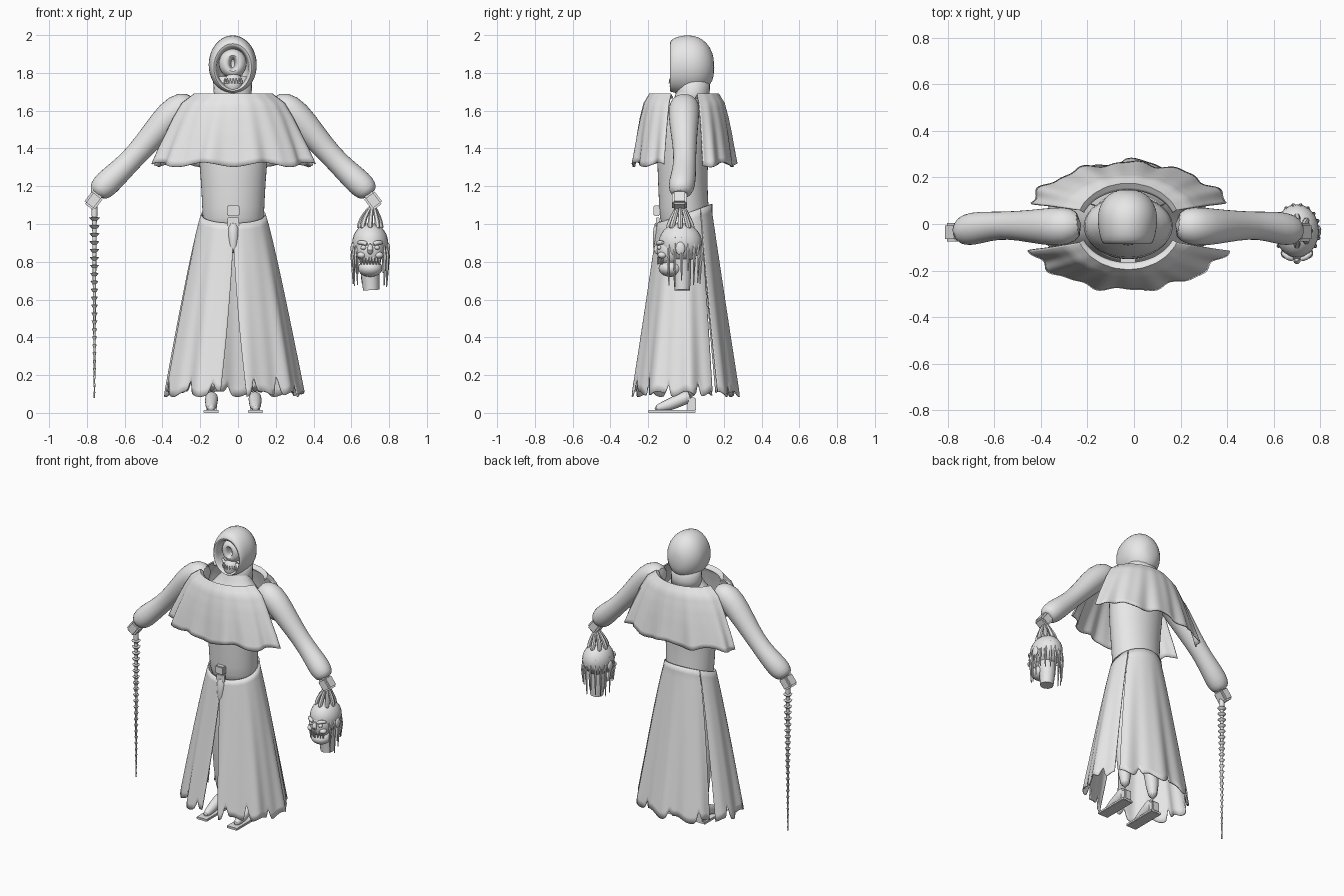
import bpy, bmesh, math, random
from mathutils import Vector, Matrix

random.seed(4)
CX = -0.025  # body centre line
if "Cube" in bpy.data.objects:
    bpy.data.objects.remove(bpy.data.objects["Cube"], do_unlink=True)

grey = bpy.data.materials.new("plain_grey")
grey.use_nodes = True
grey.diffuse_color = (0.8, 0.8, 0.8, 1)
grey.node_tree.nodes["Principled BSDF"].inputs["Base Color"].default_value = (0.8, 0.8, 0.8, 1)


def finish(name, bm, smooth=True, subdiv=0, thick=0):
    bmesh.ops.recalc_face_normals(bm, faces=bm.faces)
    me = bpy.data.meshes.new(name)
    bm.to_mesh(me)
    bm.free()
    me.materials.append(grey)
    ob = bpy.data.objects.new(name, me)
    bpy.context.collection.objects.link(ob)
    if thick:
        ob.modifiers.new("thickness", 'SOLIDIFY').thickness = thick
    if subdiv:
        ob.modifiers.new("smooth", 'SUBSURF').levels = subdiv
        ob.modifiers["smooth"].render_levels = subdiv
    if smooth:
        bpy.ops.object.select_all(action='DESELECT')
        ob.select_set(True)
        bpy.context.view_layer.objects.active = ob
        bpy.ops.object.shade_smooth_by_angle(angle=math.radians(50))
    return ob


def skin(bm, rings, closed=True, caps=True):
    """Join successive rings of points with quads."""
    vr = [[bm.verts.new(p) for p in r] for r in rings]
    n = len(vr[0])
    for a, b in zip(vr, vr[1:]):
        for i in range(n if closed else n - 1):
            j = (i + 1) % n
            bm.faces.new((a[i], a[j], b[j], b[i]))
    if closed and caps:
        bm.faces.new(vr[0])
        bm.faces.new(vr[-1])


def ellipse(c, u, v, n):
    return [Vector(c) + u * math.cos(math.tau * i / n) + v * math.sin(math.tau * i / n) for i in range(n)]


def tube(name, pts, radii, n=12, subdiv=1):
    """Round limb along a path."""
    bm = bmesh.new()
    pts = [Vector(p) for p in pts]
    rings = []
    for i, p in enumerate(pts):
        d = (pts[min(i + 1, len(pts) - 1)] - pts[max(i - 1, 0)]).normalized()
        side = d.cross(Vector((0, 1, 0.01))).normalized()
        rings.append(ellipse(p, side * radii[i], d.cross(side) * radii[i], n))
    skin(bm, rings)
    return finish(name, bm, True, subdiv)


def ball(name, c, size, rot=0.0):
    bm = bmesh.new()
    bmesh.ops.create_uvsphere(bm, u_segments=20, v_segments=14, radius=1)
    bm.transform(Matrix.Translation(c) @ Matrix.Rotation(rot, 4, 'Y') @ Matrix.Diagonal((*size, 1)))
    return finish(name, bm)


def box(name, c, size, rot=0.0):
    bm = bmesh.new()
    bmesh.ops.create_cube(bm, size=1)
    bm.transform(Matrix.Translation(c) @ Matrix.Rotation(rot, 4, 'Y') @ Matrix.Diagonal((*size, 1)))
    bmesh.ops.bevel(bm, geom=bm.edges[:], offset=min(size) * 0.15, segments=2, affect='EDGES')
    return finish(name, bm)


def sample(rows, t):
    """Linear lookup in a profile, t from 0 to 1."""
    f = t * (len(rows) - 1)
    i = min(int(f), len(rows) - 2)
    return [a + (b - a) * (f - i) for a, b in zip(rows[i], rows[i + 1])]


def sheet(name, func, nu, nv, thick=0.008):
    bm = bmesh.new()
    skin(bm, [[func(i / nu, j / nv) for i in range(nu + 1)] for j in range(nv + 1)], closed=False)
    return finish(name, bm, thick=thick)


# Skirt: three torn panels with a wide front split
TEARS = [(-72, .08), (-48, .11), (-20, .06), (15, .07), (60, .05), (95, .04), (128, .06),
         (165, .08), (200, .07), (228, .06), (252, .05)]


def skirt_panel(name, a0, a1, gap0, gap1):
    phase = random.random() * 6

    def f(u, v):
        s = max(0.0, v - 0.15)
        lo, hi = a0 + 0.6 + gap0 * s, a1 - 0.6 - gap1 * s
        deg = lo + (hi - lo) * u
        a = math.radians(deg)
        top = 1.055 + 0.05 * math.sin(a)
        hem = 0.1 + 0.015 * math.sin(a * 11 + phase)
        hem += sum(h * math.exp(-((deg - t) / 2.5) ** 2) for t, h in TEARS)
        z = top + (hem - top) * v
        k = min(1, max(0, (1.06 - z) / 0.96))
        r = 1 + 0.035 * k * math.sin(a * 9 + 1) + 0.015 * k * math.sin(a * 17)
        return Vector((CX + (0.168 + 0.195 * k ** 0.85) * r * math.cos(a),
                       -0.003 + (0.142 + 0.135 * k) * r * math.sin(a), z))
    return sheet(name, f, 72, 24)


skirt_panel("skirt_left_panel", -90, 35, 12, 3)
skirt_panel("skirt_back_panel", 35, 145, 3, 3)
skirt_panel("skirt_right_panel", 145, 270, 3, 12)

# Shoulder cape: front and back halves, open at the arms
CAPE = [(.205, .155, 1.67), (.225, .185, 1.69), (.295, .215, 1.64), (.345, .235, 1.56),
        (.385, .25, 1.48), (.425, .262, 1.4), (.462, .275, 1.315)]


def cape_half(name, start):
    def f(u, v):
        a = math.radians(start + 22 + 136 * u)
        rx, ry, z = sample(CAPE, v)
        r = 1 + 0.03 * v * v * math.sin(a * 13 + 0.5) + 0.015 * v * math.sin(a * 23)
        z += 0.012 * v ** 3 * math.sin(a * 9)
        return Vector((CX + rx * r * math.cos(a), -0.01 + ry * r * math.sin(a), z))
    return sheet(name, f, 72, 18)


cape_half("cape_front", 180)
cape_half("cape_back", 0)

# Torso, with sloping shoulders and neck: z, half width, half depth, y
bm = bmesh.new()
skin(bm, [ellipse((CX, y, z), Vector((rx, 0, 0)), Vector((0, ry, 0)), 24) for z, rx, ry, y in
          [(.93, .15, .115, 0), (1.03, .165, .135, -.008), (1.15, .168, .13, -.015), (1.32, .18, .135, -.02),
           (1.5, .2, .14, -.01), (1.6, .18, .11, 0), (1.65, .1, .07, .01), (1.78, .06, .055, .02)]])
finish("torso", bm, subdiv=1)
box("belt_buckle", (CX, -.155, 1.07), (.065, .035, .055))
box("belt_tongue", (CX, -.15, 1.01), (.06, .02, .05))
tube("loincloth", [(CX, -.135, 1.02), (CX, -.15, .93), (CX, -.155, .84)], [.035, .03, .02])

# Hood: rings from the inner face opening, over the rim, to the back of the head
bm = bmesh.new()
skin(bm, [ellipse((CX - .003, y, z), Vector((rx, 0, 0)), Vector((0, 0, rz)), 32) for y, rx, rz, z in
          [(.06, .075, .09, 1.83), (-.03, .083, .1, 1.825), (-.08, .088, .112, 1.825), (-.09, .1, .125, 1.828),
           (-.075, .114, .143, 1.84), (-.02, .126, .157, 1.843), (.04, .131, .158, 1.842), (.09, .115, .14, 1.84),
           (.13, .08, .1, 1.835), (.15, .035, .045, 1.83)]])
finish("hood", bm, subdiv=1)
bm = bmesh.new()
skin(bm, [ellipse((CX - .003, y, z), Vector((r, 0, 0)), Vector((0, r * .9, 0)), 24) for z, r, y in
          [(1.64, .105, .03), (1.69, .1, .035), (1.78, .105, .035)]], caps=False)
finish("hood_neck", bm, thick=.01)

# Hollow face: round mask with a hole, in the shadow of the hood
bm = bmesh.new()
skin(bm, [ellipse((CX - .003, y, 1.85), Vector((rx, 0, 0)), Vector((0, 0, rz)), 24) for y, rx, rz in
          [(.02, .08, .085), (-.03, .075, .08), (-.06, .055, .06), (-.065, .03, .042),
           (-.055, .016, .03), (-.01, .012, .025)]])
finish("face_mask", bm, subdiv=1)
tube("jaw", [(CX, -.01, 1.78), (CX, -.045, 1.745), (CX, -.04, 1.7)], [.055, .05, .05])
for i in range(7):
    a = (i - 3) * 0.3
    tube("collar_tooth", [(CX + .055 * math.sin(a), -.03 - .055 * math.cos(a), 1.745),
                          (CX + .055 * math.sin(a), -.03 - .055 * math.cos(a), 1.77)], [.008, .003], 6, 0)

# Arms, hands, legs and shoes on both sides
for s, side in ((1, "left"), (-1, "right")):
    def at(x, y, z):
        return (CX + s * x, y, z)
    tube(side + "_arm",
         [at(.2, 0, 1.62), at(.27, -.01, 1.625), at(.33, -.012, 1.58), at(.42, -.01, 1.475), at(.52, -.005, 1.36),
          at(.6, -.01, 1.28), at(.67, -.02, 1.215), at(.71, -.03, 1.175), at(.725, -.03, 1.155)],
         [.06, .085, .085, .072, .06, .065, .074, .064, .04], 14)
    box(side + "_hand", at(.74, -.035, 1.125), (.07, .08, .085), s * -0.65)
    tube(side + "_leg", [at(.085, 0, .98), at(.095, -.01, .75), at(.1, -.02, .5), at(.112, .01, .3),
                         at(.115, .02, .1)], [.075, .075, .055, .052, .032])
    tube(side + "_foot", [at(.115, .03, .09), at(.115, -.02, .075), at(.117, -.09, .04), at(.118, -.17, .02)],
         [.035, .036, .034, .018])
    box(side + "_sole", at(.117, -.075, .008), (.08, .25, .016))
    box(side + "_heel", at(.115, .03, .045), (.055, .045, .075))

# Spiked whip: handle and a tapering stack of barbs
WX, WY = CX - .735, -.04
tube("whip_handle", [(WX, WY, 1.22), (WX, WY, 1.2), (WX, WY, 1.04)], [.014, .018, .016], 10, 0)
bm = bmesh.new()
rings, z = [], 1.06
while z > 0.12:
    t = (z - 0.08) / 0.98
    for r, dz in ((.010, 0), (.009, .55), (.027, .62), (.014, .95)):
        rings.append(ellipse((WX, WY, z - .042 * dz), Vector((r * t + .003, 0, 0)), Vector((0, r * t + .003, 0)), 8))
    z -= 0.042
rings.append(ellipse((WX, WY, .08), Vector((.004, 0, 0)), Vector((0, .004, 0)), 8))
skin(bm, rings)
finish("whip_chain", bm)

# Carried head, hung from the left hand by its hair
HX, HY = .7, -.03
ball("trophy_cranium", (HX, HY, .9), (.095, .115, .105))
ball("trophy_face", (HX, HY - .055, .86), (.072, .07, .085))
ball("trophy_jaw", (HX, HY - .05, .765), (.065, .065, .045))
tube("trophy_neck", [(HX, HY, .84), (HX, HY + .01, .74), (HX + .005, HY + .01, .65)], [.06, .05, .043], 10, 0)
tube("trophy_nose", [(HX, HY - .115, .9), (HX, HY - .135, .86), (HX, HY - .11, .84)], [.01, .02, .012], 8)
for s in (-1, 1):
    tube("trophy_brow", [(HX + s * .012, HY - .122, .89), (HX + s * .04, HY - .115, .905),
                         (HX + s * .07, HY - .085, .9)], [.012, .015, .01], 8)
    ball("trophy_eye", (HX + s * .035, HY - .11, .875), (.016, .014, .012))
    ball("trophy_cheek", (HX + s * .045, HY - .095, .835), (.025, .025, .018))
    ball("trophy_ear", (HX + s * .092, HY, .87), (.012, .025, .035))
for i in range(7):
    x = (i - 3) * .016
    y = HY - .118 + abs(x) * .5
    tube("trophy_tooth", [(HX + x, y, .825), (HX + x, y - .003, .785)], [.007, .004], 6, 0)
for i in range(8):
    a = math.tau * i / 8
    c, d = math.cos(a), math.sin(a)
    tube("hair_lock", [(HX + .06 * c, HY + .07 * d, .965), (HX + .05 * c, HY + .045 * d, 1.03),
                       (HX + .015, HY + .01 * d, 1.11)], [.02, .016, .008], 6)
for i in range(14):
    a = math.radians(-35 + 250 * i / 13)
    c, d = math.cos(a), math.sin(a)
    end = random.uniform(.66, .76)
    tube("hair_strand", [(HX + .082 * c, HY + .1 * d, .93), (HX + .096 * c, HY + .112 * d, .83),
                         (HX + .09 * c, HY + .105 * d, end)], [.009, .009, .003], 6, 0)
